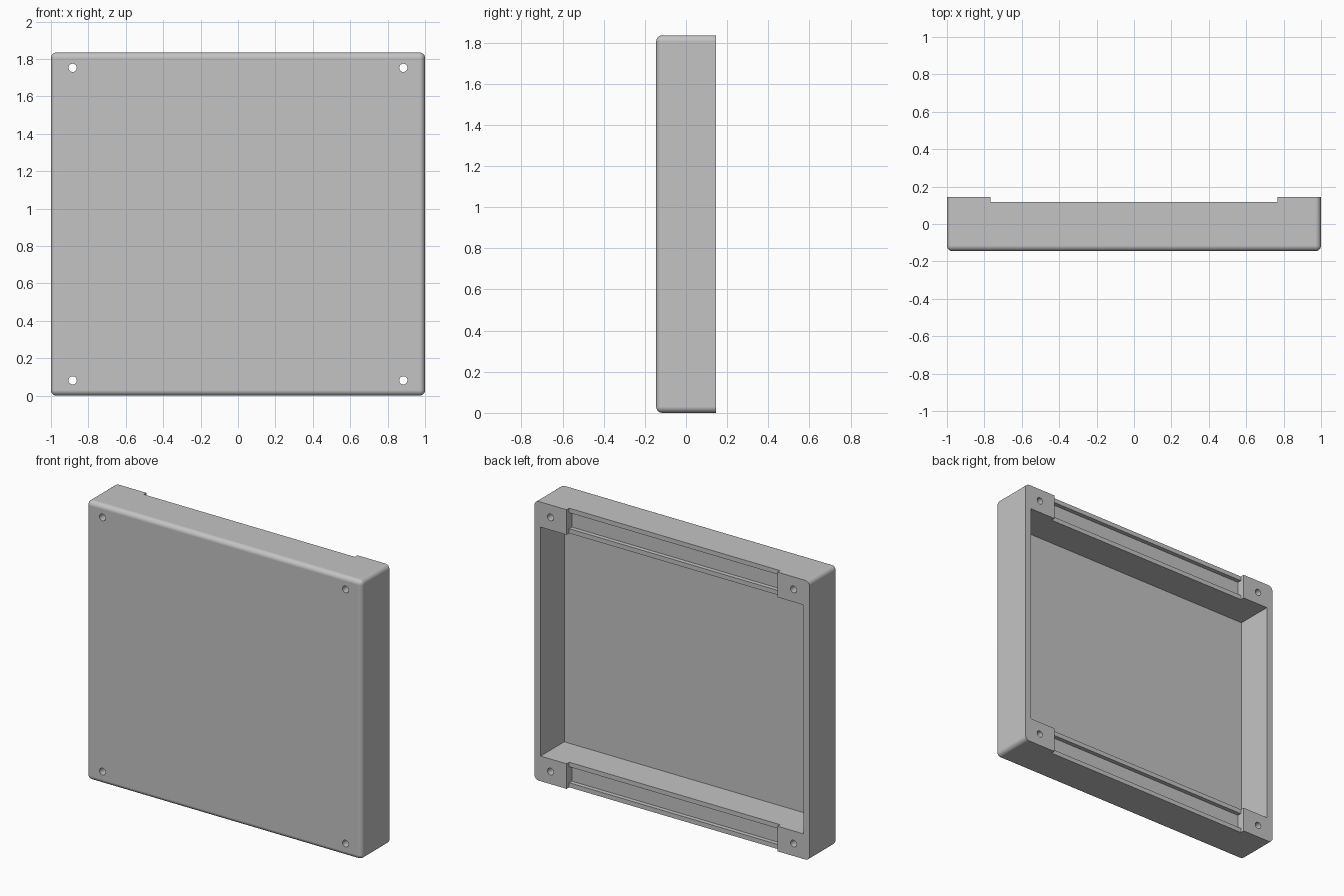
import bpy
import bmesh
from math import radians, pi

default = bpy.data.objects.get("Cube")
if default:
    bpy.data.objects.remove(default, do_unlink=True)

HEIGHT, BACK, FRONT = 1.835, 0.145, -0.145
RAIL, WALL, ROUND = 0.165, 0.044, 0.03
PAD_EDGE, HOLE_X, HOLE_Z = 0.767, 0.884, 0.082

grey = bpy.data.materials.new("plain_grey")
grey.use_nodes = True
colour = (0.55, 0.55, 0.55, 1)
grey.diffuse_color = colour
grey.node_tree.nodes["Principled BSDF"].inputs["Base Color"].default_value = colour


def block(name, x, y, z):
    """Box spanning the given (low, high) ranges."""
    bpy.ops.mesh.primitive_cube_add(
        size=1, location=[sum(r) / 2 for r in (x, y, z)])
    obj = bpy.context.object
    obj.name = name
    obj.scale = [r[1] - r[0] for r in (x, y, z)]
    bpy.ops.object.transform_apply(location=True, scale=True)
    return obj


# Shell: every edge rounded except the flat back rim
shell = block("enclosure_shell", (-1, 1), (FRONT, BACK), (0, HEIGHT))
shell.data.materials.append(grey)
bm = bmesh.new()
bm.from_mesh(shell.data)
edges = [e for e in bm.edges if min(v.co.y for v in e.verts) < 0]
bmesh.ops.bevel(bm, geom=edges, offset=ROUND, segments=6,
                profile=0.5, affect='EDGES')
bm.to_mesh(shell.data)
bm.free()

# Cavity, and the shallow step between the corner pads
span = (-PAD_EDGE, PAD_EDGE)
cutters = [
    block("cavity_cutter", (WALL - 1, 1 - WALL), (FRONT + WALL, 0.3),
          (RAIL, HEIGHT - RAIL)),
    block("step_cutter", span, (0.118, 0.32), (-0.1, HEIGHT + 0.1)),
]

# Grooves along the bottom and top rails
for low in (0.03, HEIGHT - RAIL + 0.03):
    cutters.append(block("groove_cutter", span, (0.09, 0.34),
                         (low, low + RAIL - 0.06)))

# Screw holes through the four corner pads
for x in (-HOLE_X, HOLE_X):
    for z in (HOLE_Z, HEIGHT - HOLE_Z):
        bpy.ops.mesh.primitive_cylinder_add(
            vertices=32, radius=0.022, depth=1, location=(x, 0, z),
            rotation=(pi / 2, 0, 0))
        bpy.context.object.name = "screw_hole_cutter"
        cutters.append(bpy.context.object)

bpy.ops.object.select_all(action='DESELECT')
shell.select_set(True)
bpy.context.view_layer.objects.active = shell
for cutter in cutters:
    cutter.hide_render = True
    cut = shell.modifiers.new("cut", 'BOOLEAN')
    cut.operation = 'DIFFERENCE'
    cut.solver = 'EXACT'
    cut.object = cutter
    bpy.ops.object.modifier_apply(modifier=cut.name)
    bpy.data.objects.remove(cutter, do_unlink=True)

# Smooth rounded edges with crisp flat faces
bpy.ops.object.shade_smooth_by_angle(angle=radians(30))
weighted = shell.modifiers.new("weighted_normals", 'WEIGHTED_NORMAL')
weighted.keep_sharp = True
